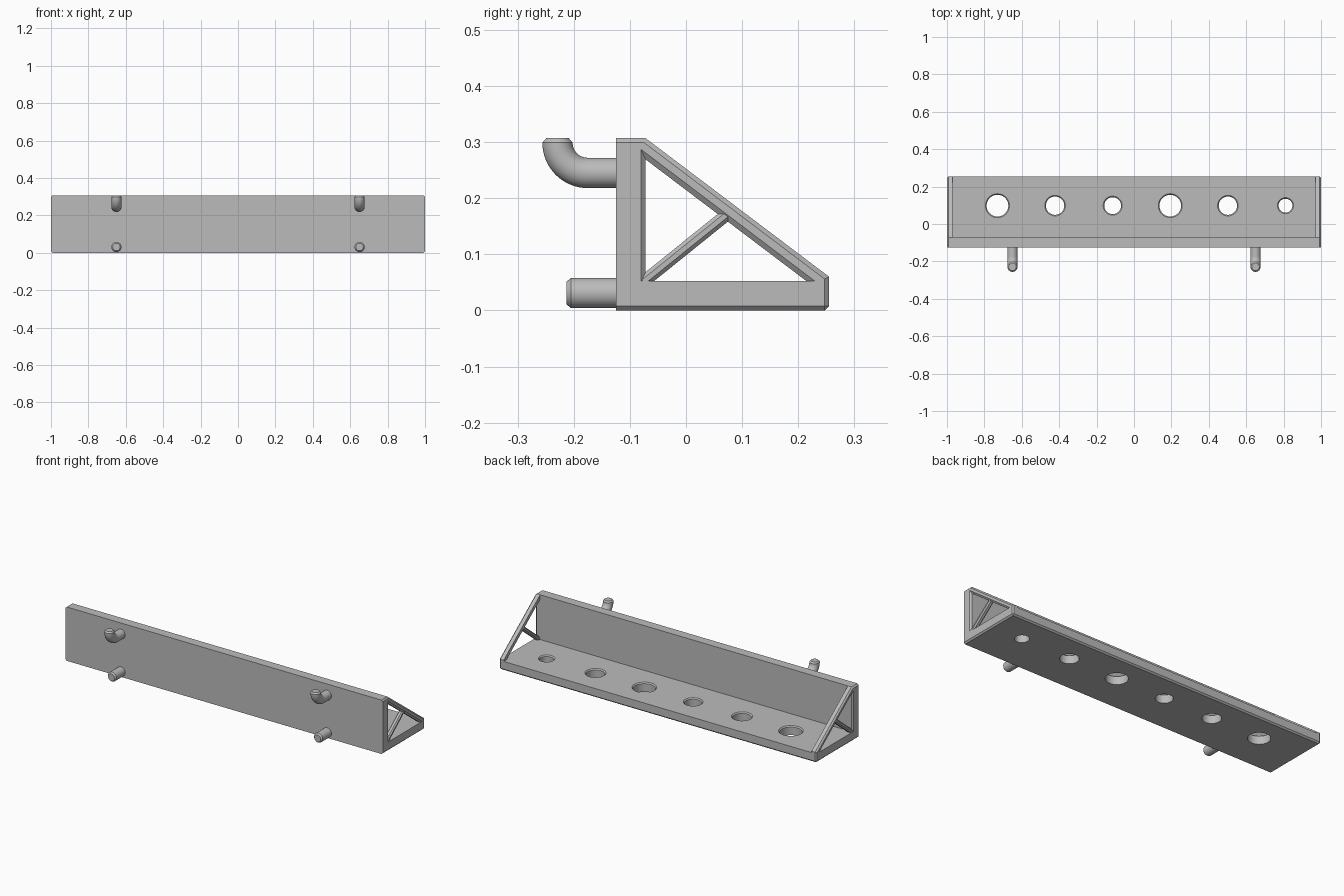
import bpy, bmesh
from math import sin, cos, pi
from mathutils import Vector

if "Cube" in bpy.data.objects:
    bpy.data.objects.remove(bpy.data.objects["Cube"], do_unlink=True)

grey = bpy.data.materials.new("grey_plastic")
grey.use_nodes = True
grey.diffuse_color = (0.5, 0.5, 0.5, 1)
grey.node_tree.nodes["Principled BSDF"].inputs["Base Color"].default_value = grey.diffuse_color


def loft(rings):
    """Skin matching rings of points and cap both ends."""
    bm = bmesh.new()
    rows = [[bm.verts.new(p) for p in ring] for ring in rings]
    n = len(rows[0])
    for a, b in zip(rows, rows[1:]):
        for i in range(n):
            j = (i + 1) % n
            bm.faces.new((a[i], a[j], b[j], b[i]))
    bm.faces.new(rows[0][::-1])
    bm.faces.new(rows[-1])
    bmesh.ops.recalc_face_normals(bm, faces=bm.faces)
    return bm


def make(name, bm, smooth=False):
    mesh = bpy.data.meshes.new(name)
    bm.to_mesh(mesh)
    bm.free()
    mesh.materials.append(grey)
    ob = bpy.data.objects.new(name, mesh)
    bpy.context.collection.objects.link(ob)
    if smooth:
        bpy.ops.object.select_all(action='DESELECT')
        ob.select_set(True)
        bpy.context.view_layer.objects.active = ob
        bpy.ops.object.shade_smooth_by_angle(angle=0.6)
    return ob


def section(x, pts):
    return [Vector((x, y, z)) for y, z in pts]


def cut(target, name, bm):
    cutter = make(name, bm)
    cutter.hide_render = True
    cutter.hide_viewport = True
    cutter.display_type = 'WIRE'
    mod = target.modifiers.new(name, 'BOOLEAN')
    mod.operation = 'DIFFERENCE'
    mod.solver = 'EXACT'
    mod.object = cutter


WALL, SHELF, FRONT, BACK = -0.072, 0.052, -0.125, 0.255

# Shelf body: wedge profile with chamfered ends and lower back edge
profile = [(FRONT, 0), (BACK, 0), (BACK, 0.06), (WALL, 0.307), (FRONT, 0.307)]
bm = loft([section(-1, profile), section(1, profile)])
edges = []
for e in bm.edges:
    a, b = (v.co for v in e.verts)
    at_front = a.y < -0.12 and b.y < -0.12
    at_end = abs(a.x - b.x) < 0.01
    low_back = min(a.y, b.y) > 0.25 and max(a.z, b.z) < 0.01
    if (at_end and not at_front) or low_back:
        edges.append(e)
bmesh.ops.bevel(bm, geom=edges, offset=0.008, segments=1, affect='EDGES')
body = make("shelf_body", bm)

# Open space between the side frames
room = [(WALL, SHELF), (0.4, SHELF), (0.4, 0.4), (WALL, 0.4)]
cut(body, "interior_cutter", loft([section(-0.97, room), section(0.97, room)]))


# Triangular side openings with chamfered rims
def triangle(y0, top, y1):
    return [(y0, SHELF), (y1, SHELF), (y0, top)]


narrow = triangle(WALL, 0.269, 0.215)
wide = triangle(-0.08, 0.287, 0.23)
inner = triangle(WALL, 0.281, 0.23)
beyond = triangle(-0.088, 0.305, 0.245)
stations = [(0.95, inner), (0.97, inner), (0.978, narrow), (0.992, narrow),
            (1.0, wide), (1.008, beyond)]
for side, label in ((1, "left"), (-1, "right")):
    cut(body, label + "_window_cutter", loft([section(side * x, t) for x, t in stations]))

    # Diagonal brace across the opening
    start, end = Vector((0, WALL - 0.004, 0.051)), Vector((0, 0.078, 0.175))
    across = (end - start).normalized().cross(Vector((1, 0, 0))) * 0.011
    rings = []
    for p in (start, end):
        rings.append([p + Vector((side * x, 0, 0)) + across * k for x, k in
                      ((0.998, 0.4), (0.992, 1), (0.978, 1), (0.971, 0.4),
                       (0.971, -0.4), (0.978, -1), (0.992, -1), (0.998, -0.4))])
    make(label + "_brace", loft(rings))


def disc(centre, u, v, r, n=40):
    return [centre + (u * cos(2 * pi * i / n) + v * sin(2 * pi * i / n)) * r for i in range(n)]


X, Y, Z = Vector((1, 0, 0)), Vector((0, 1, 0)), Vector((0, 0, 1))

# Tool holes, countersunk on top
radii = (0.064, 0.055, 0.051, 0.064, 0.055, 0.043)
for i, r in enumerate(radii):
    x = -0.73 + 0.308 * i
    levels = ((-0.02, r - 0.006), (SHELF - 0.006, r - 0.006), (SHELF, r), (SHELF + 0.006, r + 0.006))
    cut(body, f"hole_cutter_{i + 1}",
        loft([disc(Vector((x, 0.098, z)), X, Y, q) for z, q in levels]))

bpy.context.view_layer.objects.active = body
body.select_set(True)
bpy.ops.object.shade_smooth_by_angle(angle=0.5)

# Mounting pegs and upturned hooks on the front
R, BEND = 0.027, 0.054
for x, label in ((0.65, "left"), (-0.65, "right")):
    peg = [(-0.12, R), (-0.205, R), (-0.213, R - 0.007)]
    make(label + "_peg", loft([disc(Vector((x, y, 0.031)), X, Z, r) for y, r in peg]), True)

    centre = Vector((x, -0.175, 0.299))
    rings = [disc(Vector((x, -0.12, centre.z - BEND)), X, Z, R)]
    for i in range(17):
        a = pi / 2 * i / 16
        out = -Y * sin(a) - Z * cos(a)
        rings.append(disc(centre + out * BEND, X, -out, R))
    rings.append(disc(centre - Y * BEND + Z * 0.008, X, Y, R - 0.007))
    make(label + "_hook", loft(rings), True)
